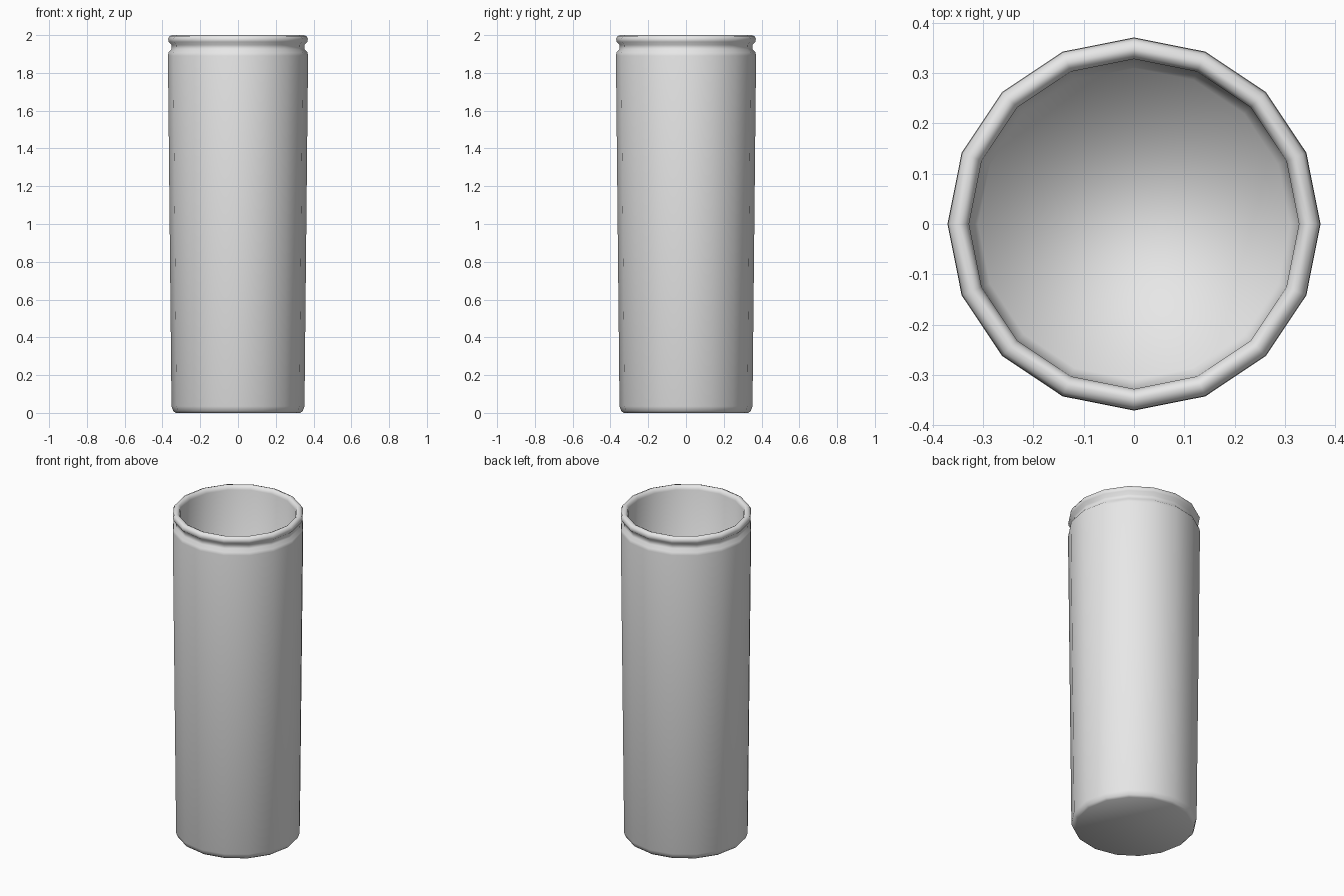
import bpy
import bmesh
import math

if "Cube" in bpy.data.objects:
    bpy.data.objects.remove(bpy.data.objects["Cube"])

SIDES = 16

# (radius, height) from the underside, up the outer wall, over the rolled lip,
# then down the inner wall to the floor
PROFILE = [
    (0.330, 0.000), (0.343, 0.010), (0.352, 0.035),    # chamfered foot
    (0.371, 1.890), (0.368, 1.908),                    # outer wall and shoulder
    (0.352, 1.924), (0.351, 1.948),                    # groove under the lip
    (0.367, 1.964), (0.370, 1.980), (0.363, 1.994),    # rolled lip
    (0.348, 2.000), (0.335, 1.994), (0.328, 1.975),    # inner lip
    (0.310, 0.035),                                    # inner wall down to floor
]


def lathe(name, profile, sides, material):
    """Spin a profile around z and close both ends with flat discs."""
    bm = bmesh.new()
    angles = [2 * math.pi * i / sides for i in range(sides)]
    rings = [[bm.verts.new((r * math.cos(a), r * math.sin(a), z)) for a in angles]
             for r, z in profile]
    for low, high in zip(rings, rings[1:]):
        for i in range(sides):
            j = (i + 1) % sides
            bm.faces.new((low[i], low[j], high[j], high[i]))
    bm.faces.new(list(reversed(rings[0])))   # underside
    bm.faces.new(rings[-1])                  # inner floor
    for face in bm.faces:
        face.smooth = True
    mesh = bpy.data.meshes.new(name)
    bm.to_mesh(mesh)
    bm.free()
    mesh.materials.append(material)
    obj = bpy.data.objects.new(name, mesh)
    bpy.context.collection.objects.link(obj)
    return obj


grey = bpy.data.materials.new("light_grey")
grey.diffuse_color = (0.8, 0.8, 0.8, 1.0)
grey.use_nodes = True
grey.node_tree.nodes["Principled BSDF"].inputs["Base Color"].default_value = grey.diffuse_color

# Tall open cup with a rolled lip
lathe("tall_cup", PROFILE, SIDES, grey)
